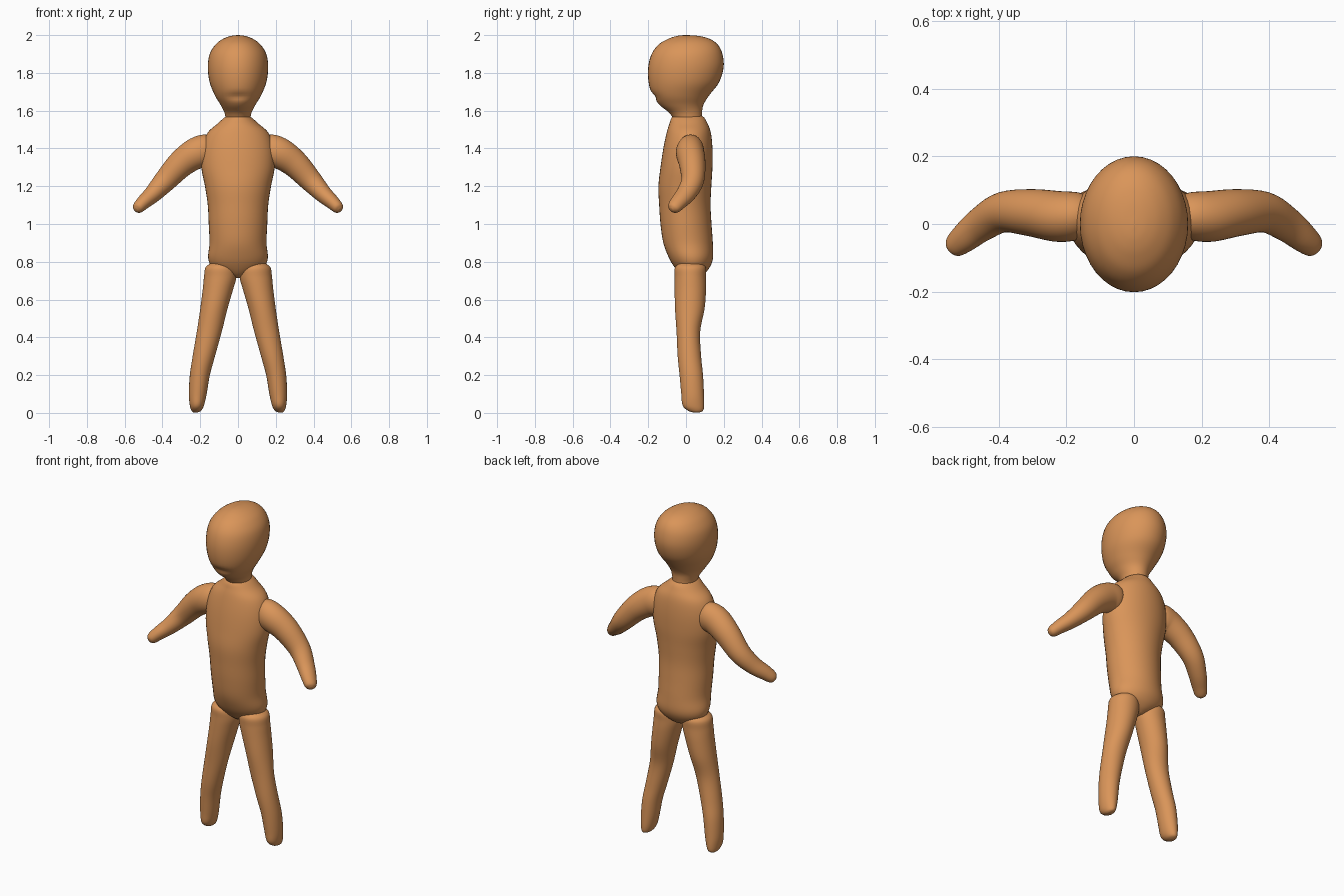
import bpy, bmesh, math
from mathutils import Vector

if "Cube" in bpy.data.objects:
    bpy.data.objects.remove(bpy.data.objects["Cube"])

clay = bpy.data.materials.new("warm tan clay")
clay.use_nodes = True
clay.diffuse_color = (0.70, 0.30, 0.10, 1)
clay.node_tree.nodes["Principled BSDF"].inputs["Base Color"].default_value = (0.70, 0.30, 0.10, 1)

SIDES = 40


def smooth_path(points, steps=5):
    """Catmull-Rom interpolation through tuples of any length."""
    vs = [Vector(p) for p in points]
    out = []
    for i in range(len(vs) - 1):
        b, c = vs[i], vs[i + 1]
        a, d = vs[max(i - 1, 0)], vs[min(i + 2, len(vs) - 1)]
        for k in range(steps):
            t = k / steps
            out.append((2 * b + (c - a) * t + (2 * a - 5 * b + 4 * c - d) * t * t
                        + (3 * b - a - 3 * c + d) * t ** 3) / 2)
    return out + [vs[-1]]


def loft(name, rings, sculpt=None):
    """Skin elliptical rings given as (centre, half axis, half axis)."""
    bm = bmesh.new()
    loops = []
    for centre, u, v in rings:
        angles = [2 * math.pi * k / SIDES for k in range(SIDES)]
        loops.append([bm.verts.new(centre + u * math.cos(a) + v * math.sin(a)) for a in angles])
    for low, high in zip(loops, loops[1:]):
        for k in range(SIDES):
            n = (k + 1) % SIDES
            bm.faces.new((low[k], low[n], high[n], high[k]))
    for end in (loops[0], loops[-1]):
        bm.faces.new(end)
    if sculpt:
        for vert in bm.verts:
            sculpt(vert.co)
    bmesh.ops.recalc_face_normals(bm, faces=bm.faces)
    mesh = bpy.data.meshes.new(name)
    bm.to_mesh(mesh)
    bm.free()
    mesh.materials.append(clay)
    for face in mesh.polygons:
        face.use_smooth = True
    obj = bpy.data.objects.new(name, mesh)
    bpy.context.collection.objects.link(obj)
    return obj


def level_rings(sections, side=1):
    """Rings from (z, x inner, x outer, y front, y back)."""
    rings = []
    for z, x0, x1, y0, y1 in smooth_path(sections):
        rings.append((Vector((side * (x0 + x1) / 2, (y0 + y1) / 2, z)),
                      Vector(((x1 - x0) / 2, 0, 0)), Vector((0, (y1 - y0) / 2, 0))))
    return rings


def tube_rings(sections, side):
    """Rings square to a path of (x, y, z, thickness, depth)."""
    path = smooth_path(sections)
    rings = []
    for i, (x, y, z, r, d) in enumerate(path):
        along = (path[min(i + 1, len(path) - 1)] - path[max(i - 1, 0)])[:3]
        along = Vector(along).normalized()
        u = along.cross(Vector((0, 1, 0))).normalized()
        v = along.cross(u)
        flip = Vector((side, 1, 1))
        rings.append((Vector((x, y, z)) * flip, u * r * flip, v * d * flip))
    return rings


def symmetric(profile):
    return [(z, -w, w, y0, y1) for z, w, y0, y1 in profile]


def face_hollow(co):
    # shallow mouth crease above the chin
    if co.y < 0:
        co.y += 0.014 * math.exp(-((co.z - 1.675) / 0.02) ** 2 - (co.x / 0.06) ** 2)


# head with short neck
loft("head", level_rings(symmetric([
    (1.555, .065, -.065, .085), (1.59, .072, -.09, .085), (1.63, .092, -.14, .092),
    (1.68, .122, -.178, .122), (1.75, .15, -.198, .175), (1.83, .16, -.2, .199),
    (1.90, .15, -.182, .193), (1.95, .119, -.145, .168), (1.98, .08, -.095, .125),
    (1.995, .04, -.05, .07), (2.0, .004, -.01, .01)])), face_hollow)

# torso
loft("torso", level_rings(symmetric([
    (.715, .02, .0, .06), (.735, .07, -.03, .095), (.77, .135, -.06, .125),
    (.82, .158, -.09, .143), (.9, .151, -.12, .142), (1.0, .155, -.135, .135),
    (1.1, .16, -.142, .13), (1.2, .175, -.146, .134), (1.3, .194, -.135, .14),
    (1.4, .19, -.12, .14), (1.48, .163, -.103, .132), (1.53, .11, -.088, .115),
    (1.57, .062, -.07, .088), (1.58, .02, -.02, .03)])))

# limbs
for side, label in ((1, "left"), (-1, "right")):
    loft(label + "_arm", tube_rings([
        (.12, .025, 1.39, .05, .045), (.16, .025, 1.39, .083, .068),
        (.22, .022, 1.375, .083, .075), (.30, .033, 1.32, .073, .07),
        (.385, .035, 1.23, .06, .06), (.45, .0, 1.16, .047, .052),
        (.50, -.04, 1.115, .038, .044), (.53, -.065, 1.085, .03, .034),
        (.54, -.074, 1.075, .015, .015), (.542, -.076, 1.073, .002, .002)], side))
    loft(label + "_leg", level_rings([
        (.002, .215, .235, .04, .07), (.012, .195, .246, .01, .09),
        (.04, .18, .255, -.018, .096), (.1, .166, .26, -.025, .095),
        (.2, .149, .255, -.034, .09), (.3, .122, .24, -.044, .08),
        (.43, .086, .218, -.05, .075), (.55, .056, .2, -.058, .098),
        (.65, .027, .187, -.06, .106), (.72, .008, .18, -.06, .106),
        (.77, .012, .172, -.058, .105), (.795, .05, .14, -.03, .08)], side))
